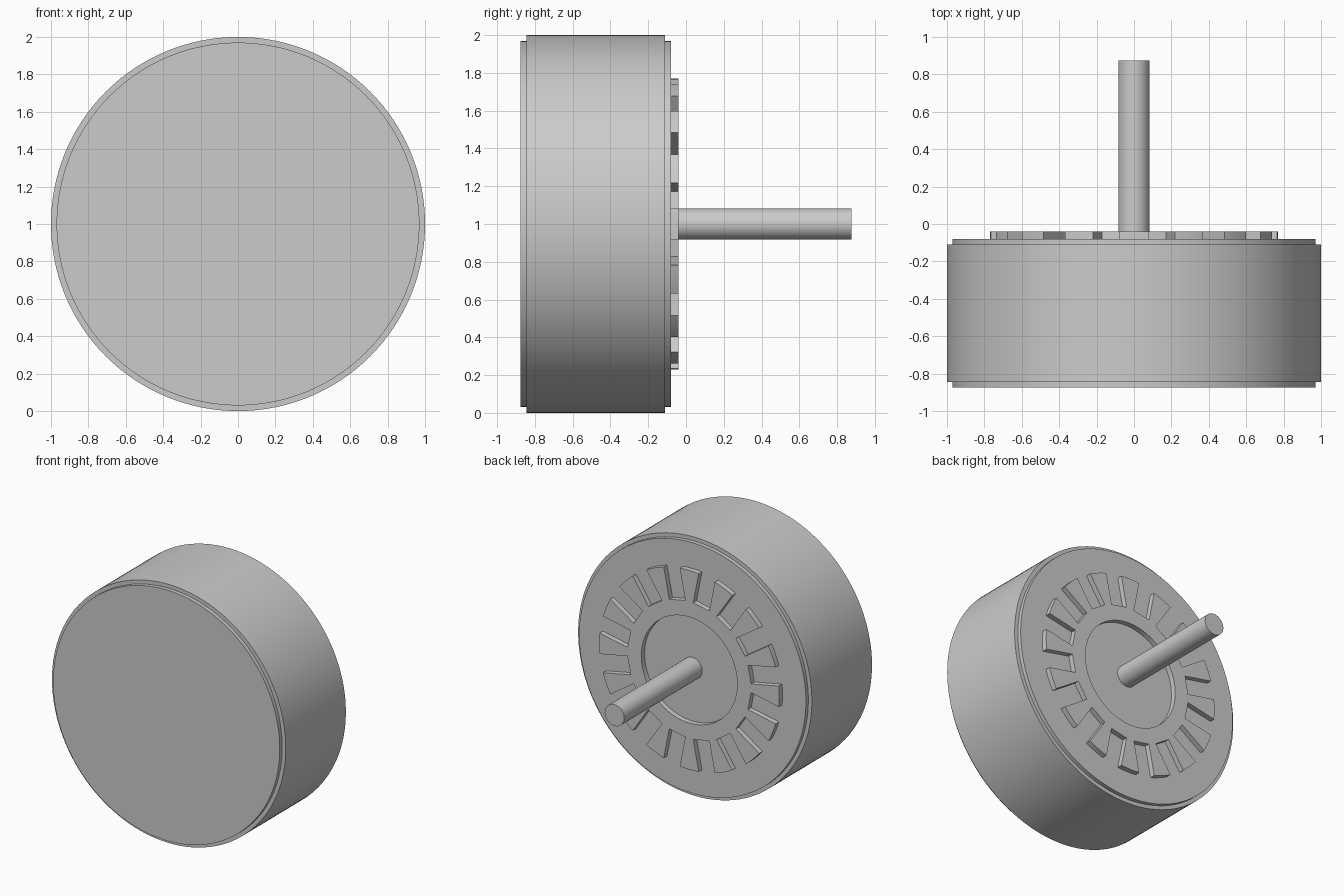
import bpy, math
from math import sin, cos, asin, pi

cube = bpy.data.objects.get("Cube")
if cube:
    bpy.data.objects.remove(cube)

GREY = (0.6, 0.6, 0.6, 1)
metal = bpy.data.materials.new("grey_metal")
metal.use_nodes = True
metal.diffuse_color = GREY
metal.node_tree.nodes["Principled BSDF"].inputs["Base Color"].default_value = GREY


def activate(obj):
    bpy.ops.object.select_all(action='DESELECT')
    obj.select_set(True)
    bpy.context.view_layer.objects.active = obj


def finish(obj):
    obj.data.materials.append(metal)
    activate(obj)
    bpy.ops.object.shade_smooth_by_angle(angle=math.radians(30))


def lathe(name, profile, sides):
    """Revolve (radius, y) points about the y axis and cap both ends."""
    verts, faces = [], []
    for r, y in profile:
        verts += [(r * cos(2 * pi * i / sides), y, 1 + r * sin(2 * pi * i / sides))
                  for i in range(sides)]
    for k in range(len(profile) - 1):
        a, b = k * sides, (k + 1) * sides
        for i in range(sides):
            j = (i + 1) % sides
            faces.append((a + i, b + i, b + j, a + j))
    faces.append(tuple(range(sides)))
    faces.append(tuple(reversed(range(len(verts) - sides, len(verts)))))
    mesh = bpy.data.meshes.new(name)
    mesh.from_pydata(verts, [], faces)
    mesh.update()
    obj = bpy.data.objects.new(name, mesh)
    bpy.context.collection.objects.link(obj)
    finish(obj)
    return obj


# Drum housing with a narrow step at each end
lathe("housing", [(0.97, -0.875), (0.97, -0.845), (1, -0.845),
                  (1, -0.11), (0.97, -0.11), (0.97, -0.08)], 128)

# Output shaft
lathe("shaft", [(0.083, -0.1), (0.083, 0.875)], 48)

# Slotted ring: toothed outline with a round centre opening
TEETH, TIP, ROOT, HOLE, SLOT = 16, 0.77, 0.53, 0.41, 0.07
pitch = 2 * pi / TEETH
tip_half = pitch / 2 - asin(SLOT / TIP)
root_half = pitch / 2 - asin(SLOT / ROOT)
outline = []
for t in range(TEETH):
    mid = t * pitch
    outline.append((ROOT, mid - root_half))
    outline += [(TIP, mid + tip_half * s / 3) for s in range(-3, 4)]
    outline.append((ROOT, mid + root_half))
hole = [(HOLE, 2 * pi * i / 96) for i in range(96)]

curve = bpy.data.curves.new("slotted_ring", 'CURVE')
curve.dimensions = '2D'
curve.fill_mode = 'BOTH'
curve.extrude = 0.025
for loop in (outline, hole):
    spline = curve.splines.new('POLY')
    spline.points.add(len(loop) - 1)
    spline.use_cyclic_u = True
    for p, (r, a) in zip(spline.points, loop):
        p.co = (r * cos(a), r * sin(a), 0, 1)
ring = bpy.data.objects.new("slotted_ring", curve)
ring.location = (0, -0.065, 1)
ring.rotation_euler = (pi / 2, 0, 0)
bpy.context.collection.objects.link(ring)
activate(ring)
bpy.ops.object.convert(target='MESH')
finish(bpy.context.object)
